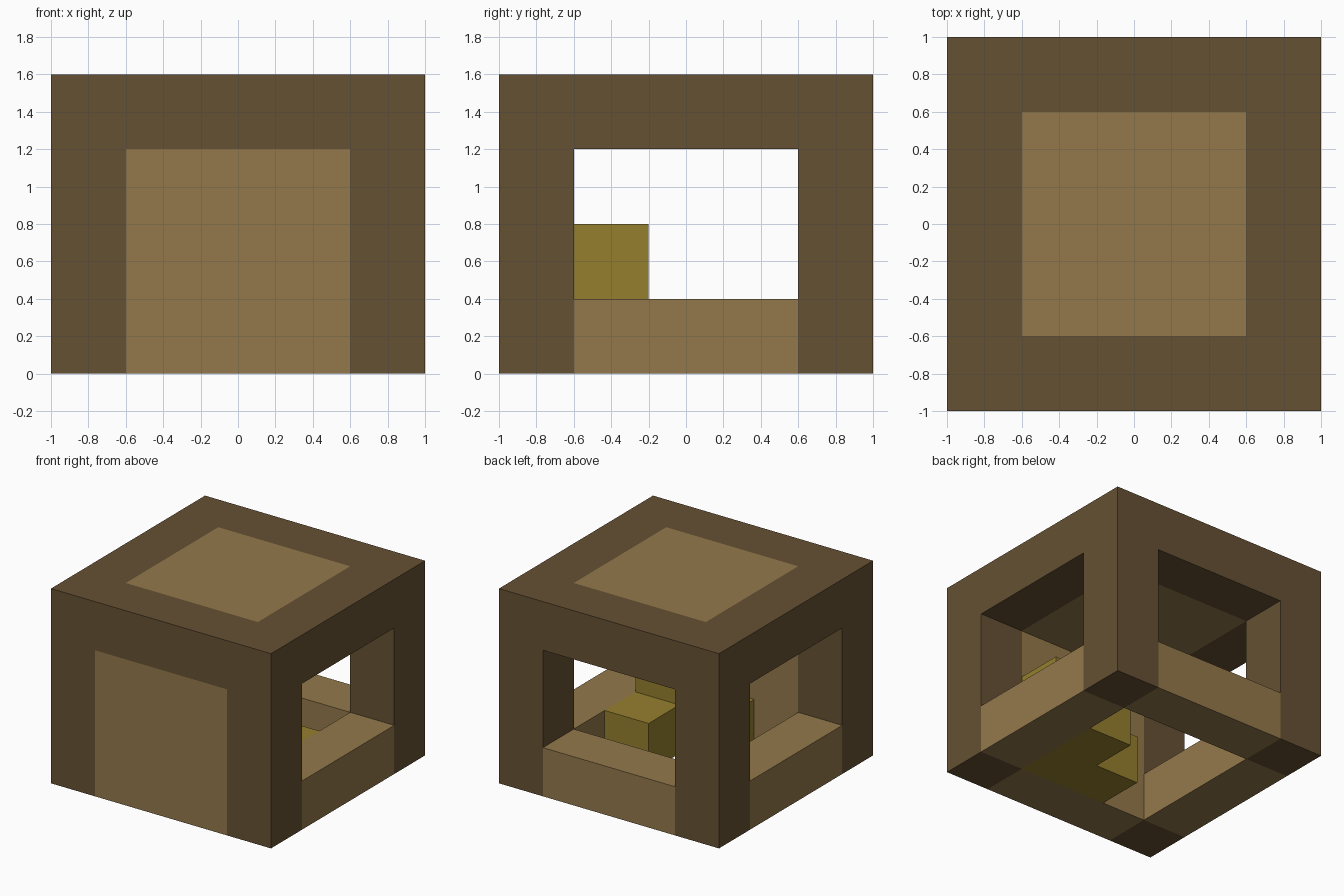
import bpy
import bmesh
from mathutils import Vector

if "Cube" in bpy.data.objects:
    bpy.data.objects.remove(bpy.data.objects["Cube"])


def linear(c):
    return c / 12.92 if c <= 0.04045 else ((c + 0.055) / 1.055) ** 2.4


def material(name, *rgb):
    color = [linear(c / 255) for c in rgb] + [1]
    mat = bpy.data.materials.new(name)
    mat.use_nodes = True
    mat.diffuse_color = color
    bsdf = mat.node_tree.nodes["Principled BSDF"]
    bsdf.inputs["Base Color"].default_value = color
    bsdf.inputs["Roughness"].default_value = 0.9
    return mat


DARK = material("dark_wood", 102, 81, 51)
LIGHT = material("light_wood", 148, 121, 75)
GOLD = material("dull_gold", 149, 127, 46)

EDGE, INNER = 1.0, 0.6            # outer and inner half widths of the frame
SILL, HEAD, TOP = 0.4, 1.2, 1.6   # bottom of opening, top of opening, roof
STEP = 0.4                        # size of one stacked block


def box(name, mat, low, high):
    low, high = Vector(low), Vector(high)
    bm = bmesh.new()
    bmesh.ops.create_cube(bm, size=1)
    for v in bm.verts:
        v.co = (low + high) / 2 + v.co * (high - low)
    mesh = bpy.data.meshes.new(name)
    bm.to_mesh(mesh)
    bm.free()
    mesh.materials.append(mat)
    obj = bpy.data.objects.new(name, mesh)
    bpy.context.collection.objects.link(obj)
    return obj


# Four corner posts
for xname, x in (("right", -EDGE), ("left", INNER)):
    for yname, y in (("front", -EDGE), ("back", INNER)):
        box(f"{yname}_{xname}_post", DARK, (x, y, 0), (x + STEP, y + STEP, HEAD))

# Ring of dark beams around the roof
for name, y in (("front", -EDGE), ("back", INNER)):
    box(name + "_lintel", DARK, (-EDGE, y, HEAD), (EDGE, y + STEP, TOP))
for name, x in (("right", -EDGE), ("left", INNER)):
    box(name + "_lintel", DARK, (x, -INNER, HEAD), (x + STEP, INNER, TOP))
    # Low side rails under the openings
    box(name + "_rail", LIGHT, (x, -INNER, 0), (x + STEP, INNER, SILL))
box("back_rail", LIGHT, (-INNER, INNER, 0), (INNER, EDGE, SILL))

# Solid light panels filling the front and the roof
box("front_panel", LIGHT, (-INNER, -EDGE, 0), (INNER, -INNER, HEAD))
box("roof_panel", LIGHT, (-INNER, -INNER, HEAD), (INNER, INNER, TOP))

# Stacked blocks in the inside front corner
box("long_block", GOLD, (-INNER + STEP, -INNER, 0), (INNER, -INNER + STEP, SILL))
box("side_block", GOLD, (INNER - STEP, -INNER + STEP, 0),
    (INNER, -INNER + 2 * STEP, SILL))
box("upper_block", GOLD, (INNER - STEP, -INNER, SILL),
    (INNER, -INNER + STEP, SILL + STEP))
